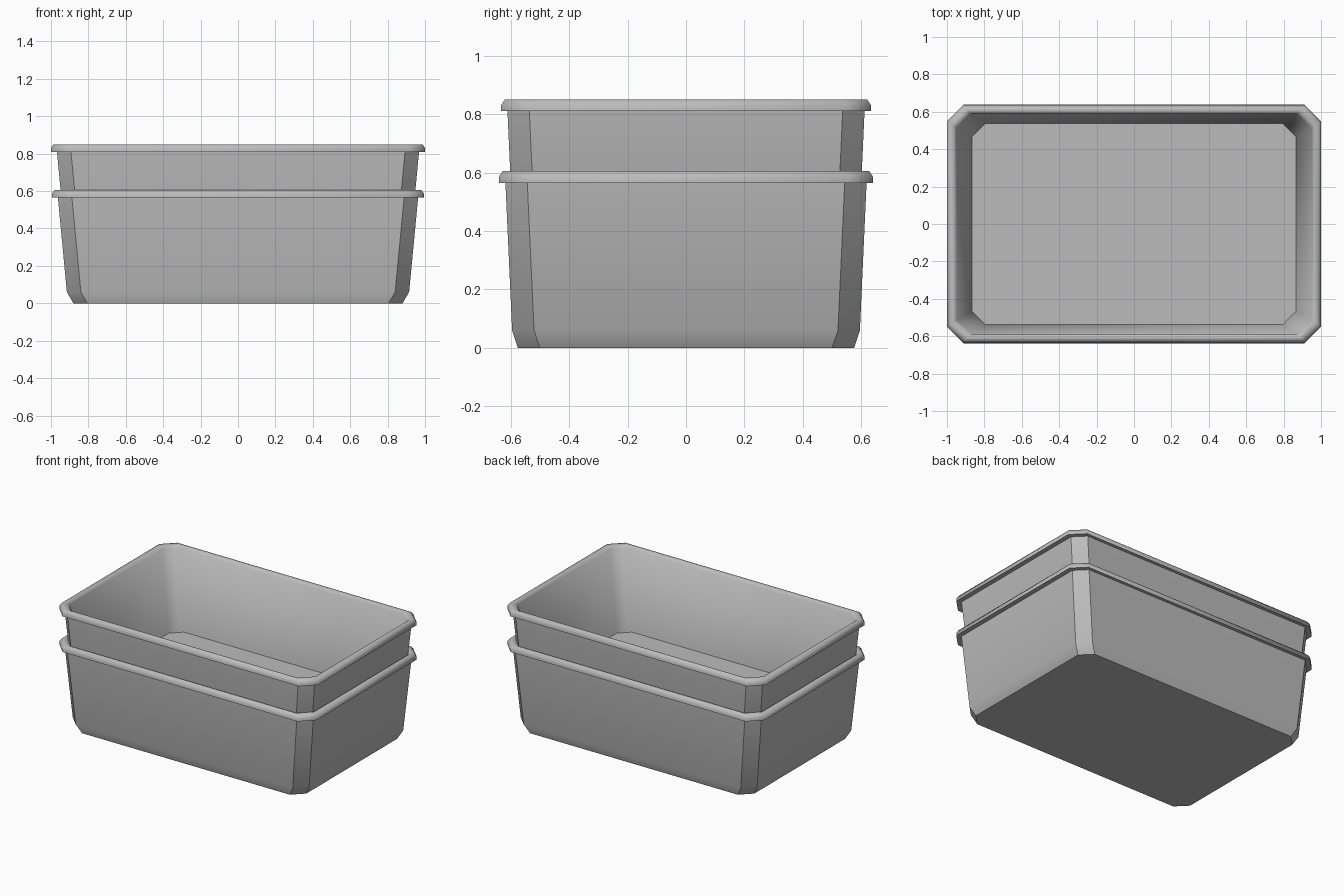
import bpy
import bmesh

cube = bpy.data.objects.get("Cube")
if cube:
    bpy.data.objects.remove(cube, do_unlink=True)

# One plain grey plastic
grey = bpy.data.materials.new("grey_plastic")
GREY = (0.5, 0.5, 0.5, 1)
grey.diffuse_color = GREY
grey.use_nodes = True
grey.node_tree.nodes["Principled BSDF"].inputs["Base Color"].default_value = GREY

# Wall section from outer base, over the rim, to the inner floor:
# inset in x, inset in y, height, corner cut, sharp ring
SECTION = [
    (0.115, 0.065, 0.0, 0.075, True),
    (0.08, 0.045, 0.06, 0.075, False),
    (0.032, 0.022, 0.565, 0.075, True),
    (0.0, 0.0, 0.565, 0.085, True),
    (0.0, 0.0, 0.585, 0.085, False),
    (0.013, 0.013, 0.605, 0.082, False),
    (0.036, 0.03, 0.605, 0.08, False),
    (0.052, 0.045, 0.59, 0.075, False),
    (0.135, 0.095, 0.04, 0.07, True),
]
OUTER_WALL_ROWS = 3


def octagon(hx, hy, cut):
    """Rectangle with cut corners, counter-clockwise."""
    return [(hx, cut - hy), (hx, hy - cut), (hx - cut, hy), (cut - hx, hy),
            (-hx, hy - cut), (-hx, cut - hy), (cut - hx, -hy), (hx - cut, -hy)]


def make_bin(name, half_x, half_y, base):
    bm = bmesh.new()
    rings = []
    for ix, iy, z, cut, sharp in SECTION:
        rings.append([bm.verts.new((x, y, base + z))
                      for x, y in octagon(half_x - ix, half_y - iy, cut)])
    # Walls and rim
    for low, high in zip(rings, rings[1:]):
        for i in range(len(low)):
            j = (i + 1) % len(low)
            bm.faces.new((low[i], low[j], high[j], high[i]))
    # Underside and inner floor
    bm.faces.new(rings[0][::-1])
    bm.faces.new(rings[-1])
    for face in bm.faces:
        face.smooth = True
    # Crisp outer corners, rim underside and floor outline
    for ring, row in zip(rings, SECTION):
        if row[4]:
            for i, vert in enumerate(ring):
                bm.edges.get((vert, ring[i - 1])).smooth = False
    for low, high in zip(rings[:OUTER_WALL_ROWS - 1], rings[1:OUTER_WALL_ROWS]):
        for a, b in zip(low, high):
            bm.edges.get((a, b)).smooth = False
    mesh = bpy.data.meshes.new(name)
    bm.to_mesh(mesh)
    bm.free()
    mesh.materials.append(grey)
    obj = bpy.data.objects.new(name, mesh)
    bpy.context.collection.objects.link(obj)
    return obj


# Two nested bins
make_bin("lower_bin", 0.995, 0.64, 0.0)
make_bin("upper_bin", 1.0, 0.633, 0.245)
